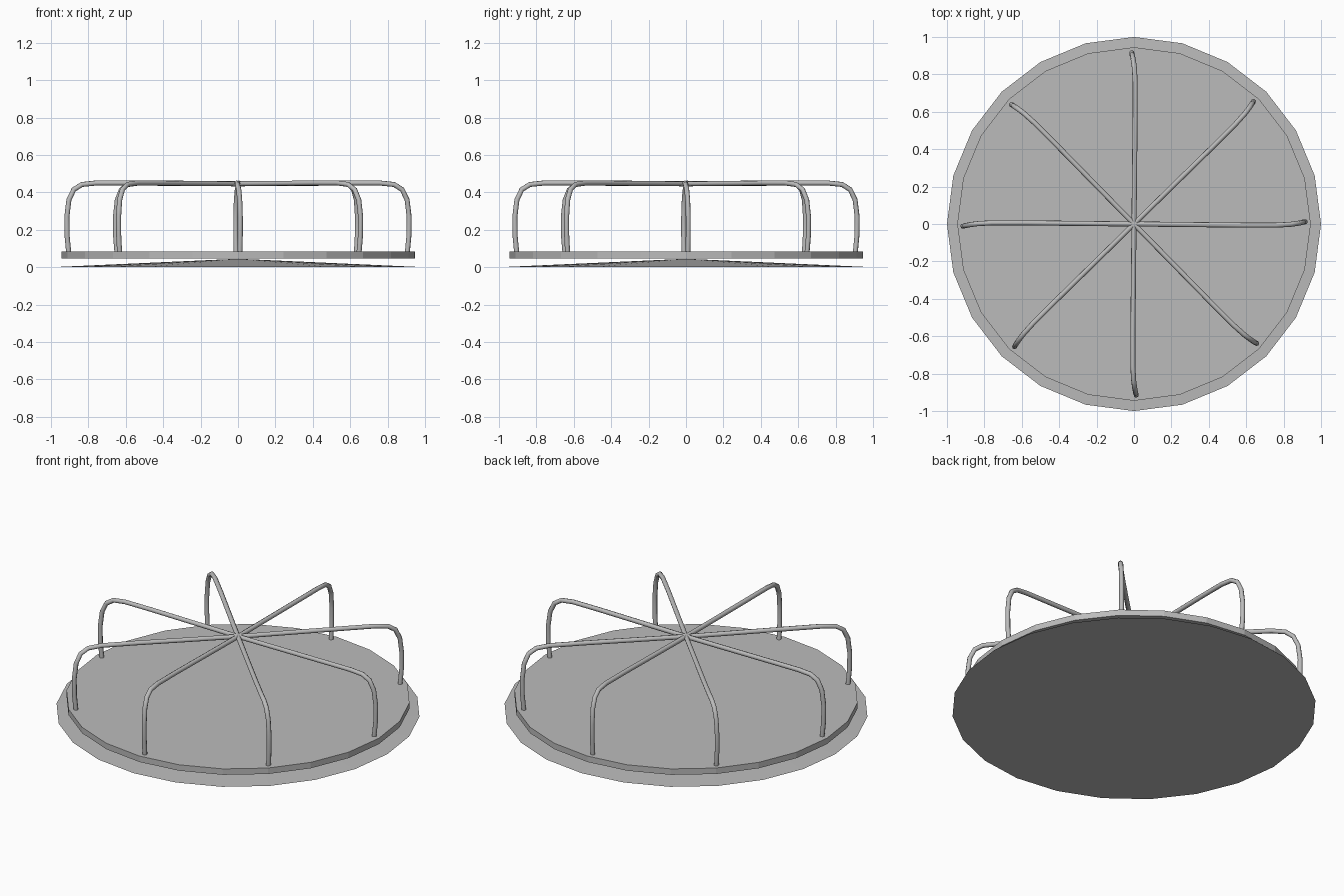
import bpy
import math

cube = bpy.data.objects.get("Cube")
if cube:
    bpy.data.objects.remove(cube, do_unlink=True)

# Single painted metal colour
metal = bpy.data.materials.new("grey_metal")
metal.use_nodes = True
metal.diffuse_color = (0.5, 0.5, 0.5, 1)
metal.node_tree.nodes["Principled BSDF"].inputs["Base Color"].default_value = (0.5, 0.5, 0.5, 1)


def finish(obj, name):
    obj.name = name
    obj.data.materials.clear()
    obj.data.materials.append(metal)


# Shallow conical base
SIDES = 24
bpy.ops.mesh.primitive_cone_add(vertices=SIDES, radius1=1, radius2=0, depth=0.045,
                                location=(0, 0, 0.0225))
finish(bpy.context.object, "base_cone")

# Round platform
bpy.ops.mesh.primitive_cylinder_add(vertices=SIDES, radius=0.945, depth=0.036,
                                    location=(0, 0, 0.065))
finish(bpy.context.object, "platform")

# Handrail arm from foot to centre: distance out, sideways sway, height
ARM = [(0.905, 0.010, 0.075), (0.914, 0.012, 0.17), (0.915, 0.012, 0.27),
       (0.904, 0.009, 0.36), (0.878, 0.004, 0.415), (0.835, -0.002, 0.442),
       (0.76, -0.006, 0.450), (0.58, -0.006, 0.450), (0.3, -0.003, 0.448)]


def handrail(angle, name):
    # The second half is the first turned half way round
    path = ARM + [(0, 0, 0.446)] + [(-u, -v, z) for u, v, z in reversed(ARM)]
    curve = bpy.data.curves.new(name, "CURVE")
    curve.dimensions = "3D"
    curve.bevel_depth = 0.0135
    curve.bevel_resolution = 2
    curve.use_fill_caps = True
    spline = curve.splines.new("POLY")
    spline.points.add(len(path) - 1)
    c, s = math.cos(angle), math.sin(angle)
    for point, (u, v, z) in zip(spline.points, path):
        point.co = (u * c - v * s, u * s + v * c, z, 1)
    helper = bpy.data.objects.new(name + "_path", curve)
    bpy.context.collection.objects.link(helper)
    bpy.context.view_layer.update()
    mesh = bpy.data.meshes.new_from_object(helper)
    bpy.data.objects.remove(helper, do_unlink=True)
    rail = bpy.data.objects.new(name, mesh)
    bpy.context.collection.objects.link(rail)
    finish(rail, name)
    bpy.ops.object.select_all(action="DESELECT")
    rail.select_set(True)
    bpy.context.view_layer.objects.active = rail
    bpy.ops.object.shade_smooth_by_angle(angle=math.radians(50))


# Four rails crossing over the centre
for i in range(4):
    handrail(i * math.pi / 4, f"handrail_{i + 1}")
